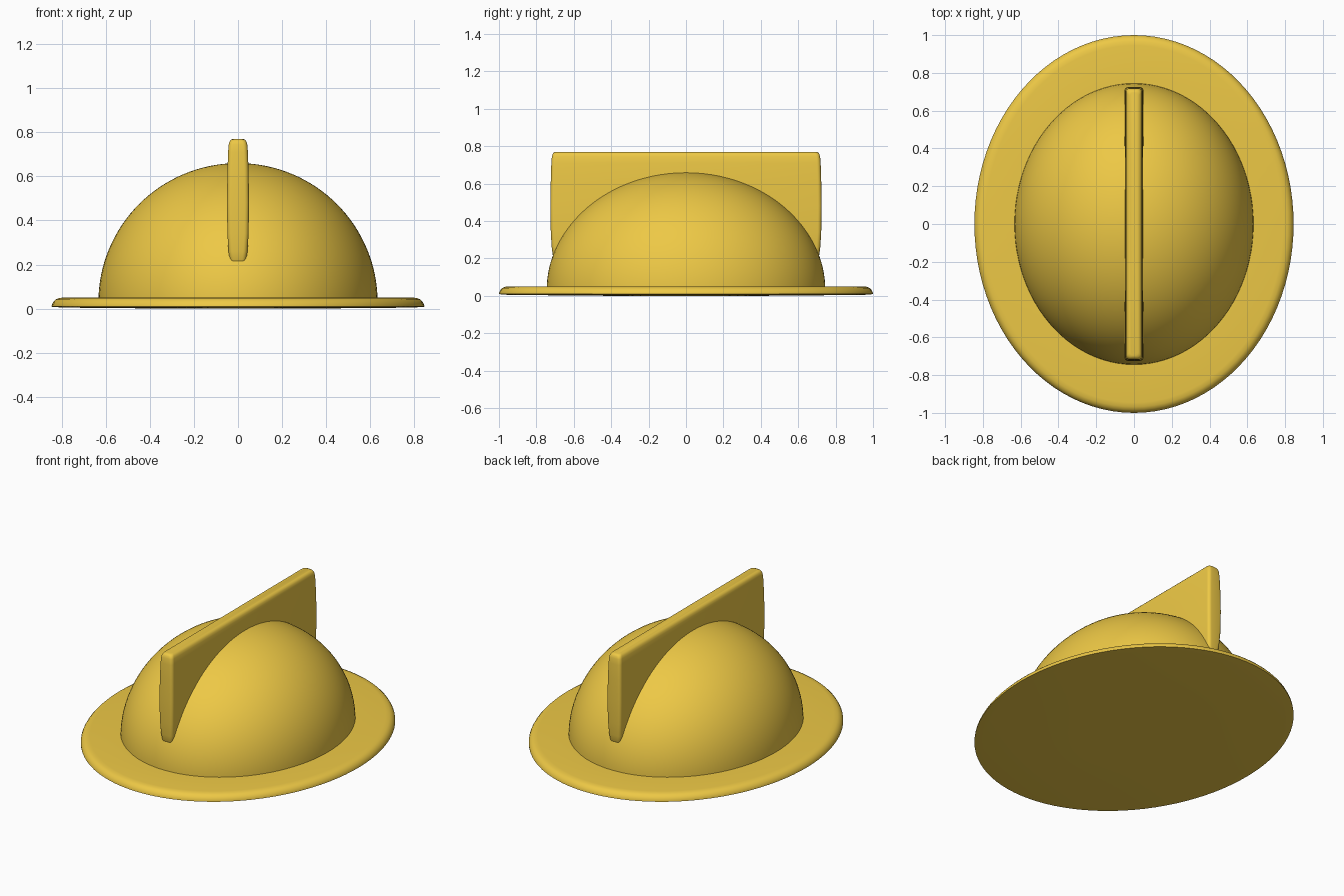
import bpy, bmesh, math

if "Cube" in bpy.data.objects:
    bpy.data.objects.remove(bpy.data.objects["Cube"])

yellow = bpy.data.materials.new("yellow")
yellow.diffuse_color = (0.85, 0.58, 0.06, 1)
yellow.use_nodes = True
yellow.node_tree.nodes["Principled BSDF"].inputs["Base Color"].default_value = yellow.diffuse_color


def loft(name, rings, angle):
    """Skin a stack of equal-length closed rings and cap both ends."""
    bm = bmesh.new()
    loops = [[bm.verts.new(p) for p in ring] for ring in rings]
    n = len(loops[0])
    for a, b in zip(loops, loops[1:]):
        for i in range(n):
            j = (i + 1) % n
            bm.faces.new((a[i], a[j], b[j], b[i]))
    bm.faces.new(loops[0][::-1])
    bm.faces.new(loops[-1])
    bmesh.ops.recalc_face_normals(bm, faces=bm.faces)
    mesh = bpy.data.meshes.new(name)
    bm.to_mesh(mesh)
    bm.free()
    mesh.materials.append(yellow)
    obj = bpy.data.objects.new(name, mesh)
    bpy.context.collection.objects.link(obj)
    bpy.ops.object.select_all(action='DESELECT')
    obj.select_set(True)
    bpy.context.view_layer.objects.active = obj
    bpy.ops.object.shade_smooth_by_angle(angle=math.radians(angle))
    return obj


def ellipse(rx, ry, z, n=96):
    return [(rx * math.cos(2 * math.pi * i / n), ry * math.sin(2 * math.pi * i / n), z)
            for i in range(n)]


def rounded_rect(hx, hy, r, z, steps=5):
    pts = []
    for k, (sx, sy) in enumerate(((1, 1), (-1, 1), (-1, -1), (1, -1))):
        for i in range(steps + 1):
            a = math.pi / 2 * (k + i / steps)
            pts.append((sx * (hx - r) + r * math.cos(a), sy * (hy - r) + r * math.sin(a), z))
    return pts


# Brim: flat oval disc, rounded on its upper edge
brim_profile = [(0.4, 0.0), (0.95, 0.005), (1.0, 0.009), (0.999, 0.018), (0.993, 0.03),
                (0.983, 0.041), (0.968, 0.048), (0.945, 0.051), (0.7, 0.051)]
loft("brim", [ellipse(r - 0.155, r, z) for r, z in brim_profile], 40)

# Crown: half ellipsoid sunk slightly into the brim
crown = []
for i in range(33):
    t = math.radians(89.5) * i / 32
    crown.append(ellipse(0.633 * math.cos(t), 0.745 * math.cos(t), 0.03 + 0.63 * math.sin(t)))
loft("crown", crown, 40)

# Ridge: thin upright plate with soft edges, running front to back
ridge_profile = [(0.2, 0.026), (0.205, 0.018), (0.22, 0.012), (0.26, 0.007), (0.34, 0.002),
                 (0.48, 0.0), (0.62, 0.002), (0.71, 0.005), (0.745, 0.008), (0.758, 0.012),
                 (0.766, 0.018), (0.77, 0.028)]
loft("ridge", [rounded_rect(0.05 - d, 0.725 - d, 0.02, z) for z, d in ridge_profile], 60)
